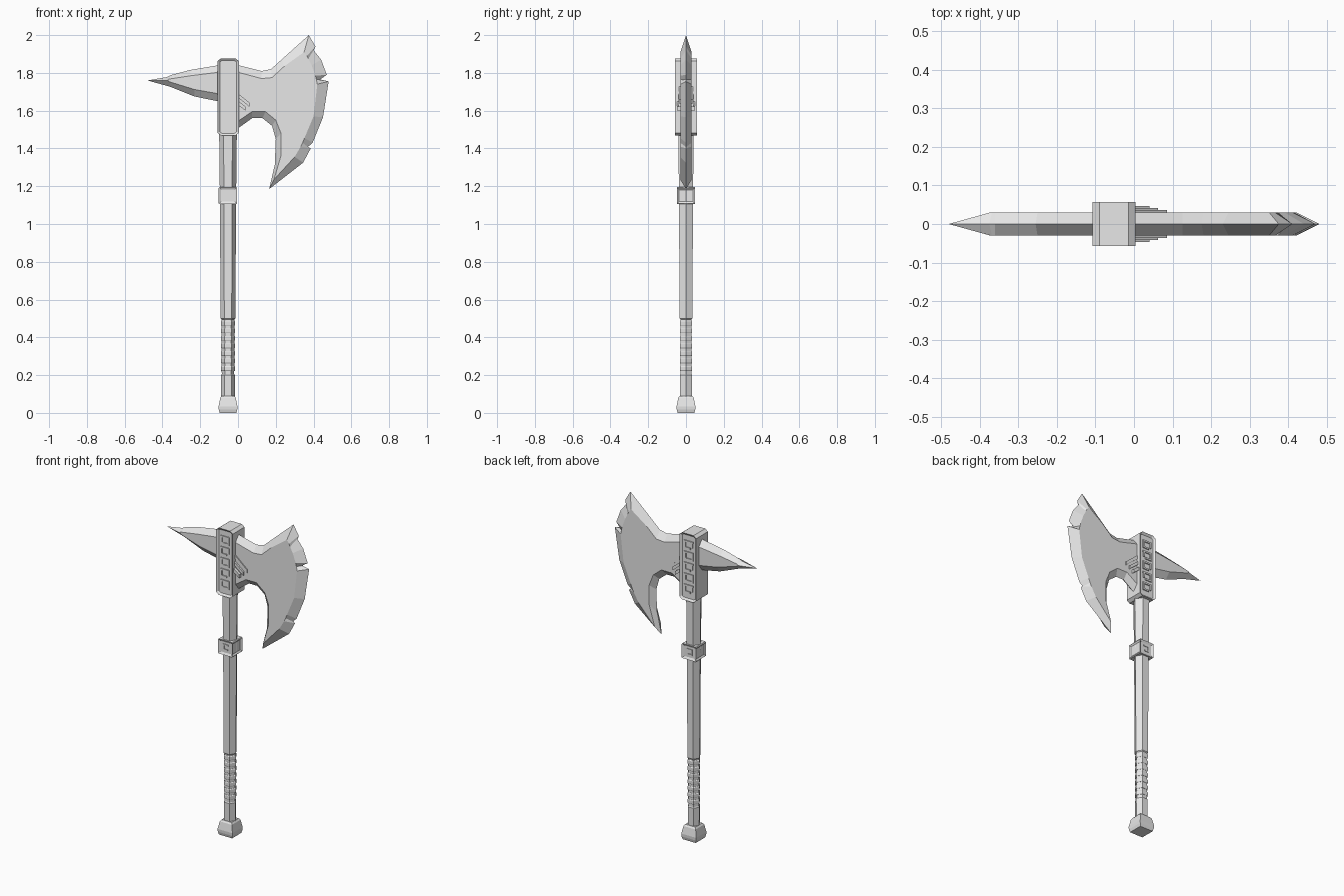
import bpy
import bmesh
from math import cos, sin, pi, radians, sqrt

cube = bpy.data.objects.get("Cube")
if cube:
    bpy.data.objects.remove(cube, do_unlink=True)

steel = bpy.data.materials.new("plain_grey")
steel.use_nodes = True
grey = (0.8, 0.8, 0.8, 1)
steel.diffuse_color = grey
steel.node_tree.nodes["Principled BSDF"].inputs["Base Color"].default_value = grey

SHAFT_X = -0.053   # the shaft axis


def finish(name, bm):
    """Turn a bmesh into a flat-shaded object."""
    bmesh.ops.recalc_face_normals(bm, faces=bm.faces[:])
    mesh = bpy.data.meshes.new(name)
    bm.to_mesh(mesh)
    bm.free()
    mesh.materials.append(steel)
    obj = bpy.data.objects.new(name, mesh)
    bpy.context.collection.objects.link(obj)
    return obj


def skin(bm, loops):
    """Join neighbouring closed loops with quads."""
    for a, b in zip(loops, loops[1:]):
        n = len(a)
        for i in range(n):
            j = (i + 1) % n
            bm.faces.new((a[i], a[j], b[j], b[i]))


def loft(name, rings, sides=6, turn=0.0):
    """Stack regular polygons (z, radius) around the shaft axis."""
    bm = bmesh.new()
    loops = []
    for z, r in rings:
        angles = [turn + 2 * pi * k / sides for k in range(sides)]
        loops.append([bm.verts.new((SHAFT_X + r * cos(a), r * sin(a), z)) for a in angles])
    skin(bm, loops)
    bm.faces.new(loops[0])
    bm.faces.new(loops[-1])
    return finish(name, bm)


def prism(bm, outline, depth):
    """Extrude an x-z outline evenly to both sides of y = 0."""
    loops = [[bm.verts.new((x, y, z)) for x, z in outline] for y in (-depth, depth)]
    skin(bm, loops)
    bm.faces.new(loops[0])
    bm.faces.new(loops[1])


def rect(x0, x1, z0, z1):
    return [(x0, z0), (x1, z0), (x1, z1), (x0, z1)]


def chamfered(x0, x1, z0, z1, cx, cz):
    return [(x0 + cx, z0), (x1 - cx, z0), (x1, z0 + cz), (x1, z1 - cz),
            (x1 - cx, z1), (x0 + cx, z1), (x0, z1 - cz), (x0, z0 + cz)]


def panelled_block(name, outline, depth, border, recess, side_panels=False):
    """Prism with sunken panels on its front and back, and optionally its sides."""
    bm = bmesh.new()
    prism(bm, outline, depth)
    bmesh.ops.recalc_face_normals(bm, faces=bm.faces[:])
    bm.normal_update()
    chosen = [f for f in bm.faces if abs(f.normal.y) > 0.9
              or (side_panels and abs(f.normal.x) > 0.9)]
    bmesh.ops.inset_individual(bm, faces=chosen, thickness=border, depth=-recess)
    return finish(name, bm)


def sharpened_plate(name, pairs, depth):
    """Plate whose flat inner outline slopes down to a sharp outer outline."""
    bm = bmesh.new()
    edge = [bm.verts.new((p[0], 0, p[1])) for p in pairs]
    front = [bm.verts.new((p[2], -depth, p[3])) for p in pairs]
    back = [bm.verts.new((p[2], depth, p[3])) for p in pairs]
    skin(bm, [front, edge, back])
    bm.faces.new(front)
    bm.faces.new(back)
    return finish(name, bm)


# Blade: sharp outline x, z then flat outline x, z
sharpened_plate("axe_blade", [
    (-.04, 1.845, -.04, 1.81), (.005, 1.84, .005, 1.802),
    (.125, 1.81, .125, 1.77), (.175, 1.82, .18, 1.775),
    (.23, 1.87, .245, 1.835), (.375, 2.0, .35, 1.91),
    (.41, 1.94, .365, 1.89), (.4, 1.92, .372, 1.875),
    (.44, 1.87, .39, 1.84), (.47, 1.79, .41, 1.785),
    (.435, 1.765, .415, 1.765), (.48, 1.755, .42, 1.74),
    (.45, 1.565, .4, 1.57), (.395, 1.43, .352, 1.455),
    (.37, 1.408, .342, 1.43), (.385, 1.4, .332, 1.41),
    (.345, 1.325, .3, 1.355), (.165, 1.185, .19, 1.235),
    (.195, 1.315, .227, 1.36), (.2, 1.45, .228, 1.48),
    (.18, 1.52, .2, 1.55), (.13, 1.56, .145, 1.595),
    (.075, 1.56, .075, 1.595), (.005, 1.51, .005, 1.548),
    (-.04, 1.49, -.04, 1.53)], 0.03)

# Back spike
sharpened_plate("back_spike", [
    (-.06, 1.85, -.06, 1.81), (-.106, 1.84, -.106, 1.803),
    (-.255, 1.815, -.25, 1.785), (-.36, 1.787, -.36, 1.768),
    (-.375, 1.778, -.368, 1.766), (-.48, 1.76, -.372, 1.76),
    (-.36, 1.727, -.36, 1.752), (-.23, 1.675, -.23, 1.712),
    (-.106, 1.65, -.106, 1.69), (-.06, 1.64, -.06, 1.68)], 0.03)

# Head block with framed panels
panelled_block("head_block", chamfered(-.108, .004, 1.468, 1.877, .018, .014),
               0.057, 0.013, 0.01)

# Angular key pattern standing in the panels, hooks alternating in direction
bm = bmesh.new()
for k in range(5):
    z = 1.672 + (k - 2) * 0.067
    flip = 1 if k % 2 else -1

    def bar(x0, x1, z0, z1):
        a, b = sorted((SHAFT_X + flip * x0, SHAFT_X + flip * x1))
        prism(bm, rect(a, b, z + z0, z + z1), 0.053)

    bar(-.03, .03, .016, .026)
    bar(-.03, -.02, -.024, .016)
    bar(-.02, .012, -.024, -.014)
    bar(.018, .028, -.012, .016)
finish("head_key_pattern", bm)

# Slanted ribs stepping down onto the blade
bm = bmesh.new()
for top, reach, depth in ((1.74, .085, .036), (1.7, .062, .041), (1.66, .04, .047)):
    low = top - reach * 0.95
    prism(bm, [(-.01, top), (reach, low), (reach, low - .022), (-.01, top - .022)], depth)
finish("blade_ribs", bm)

# Six-sided shaft, thinner under the grip bands
loft("shaft", [(.07, .036), (.2, .037), (.205, .033), (.495, .034),
               (.5, .039), (1.15, .043), (1.5, .047)])
for k in range(7):
    z = 0.222 + k * 0.04
    loft(f"grip_band_{k + 1}", [(z, .035), (z + .004, .038),
                                (z + .022, .038), (z + .026, .035)])

# Collar with a small key on its front and back
panelled_block("collar", chamfered(-.102, -.004, 1.105, 1.195, .004, .004),
               0.047, 0.014, 0.007, True)
bm = bmesh.new()
for x0, x1, z0, z1 in ((-.018, .018, .012, .02), (-.018, -.01, -.018, .012),
                       (-.01, .012, -.018, -.01)):
    prism(bm, rect(SHAFT_X + x0, SHAFT_X + x1, 1.15 + z0, 1.15 + z1), 0.044)
finish("collar_key", bm)

# Square pommel
loft("pommel", [(z, half * sqrt(2)) for z, half in
                ((0, .044), (.018, .049), (.035, .05), (.08, .041), (.09, .034))],
     4, radians(45))
